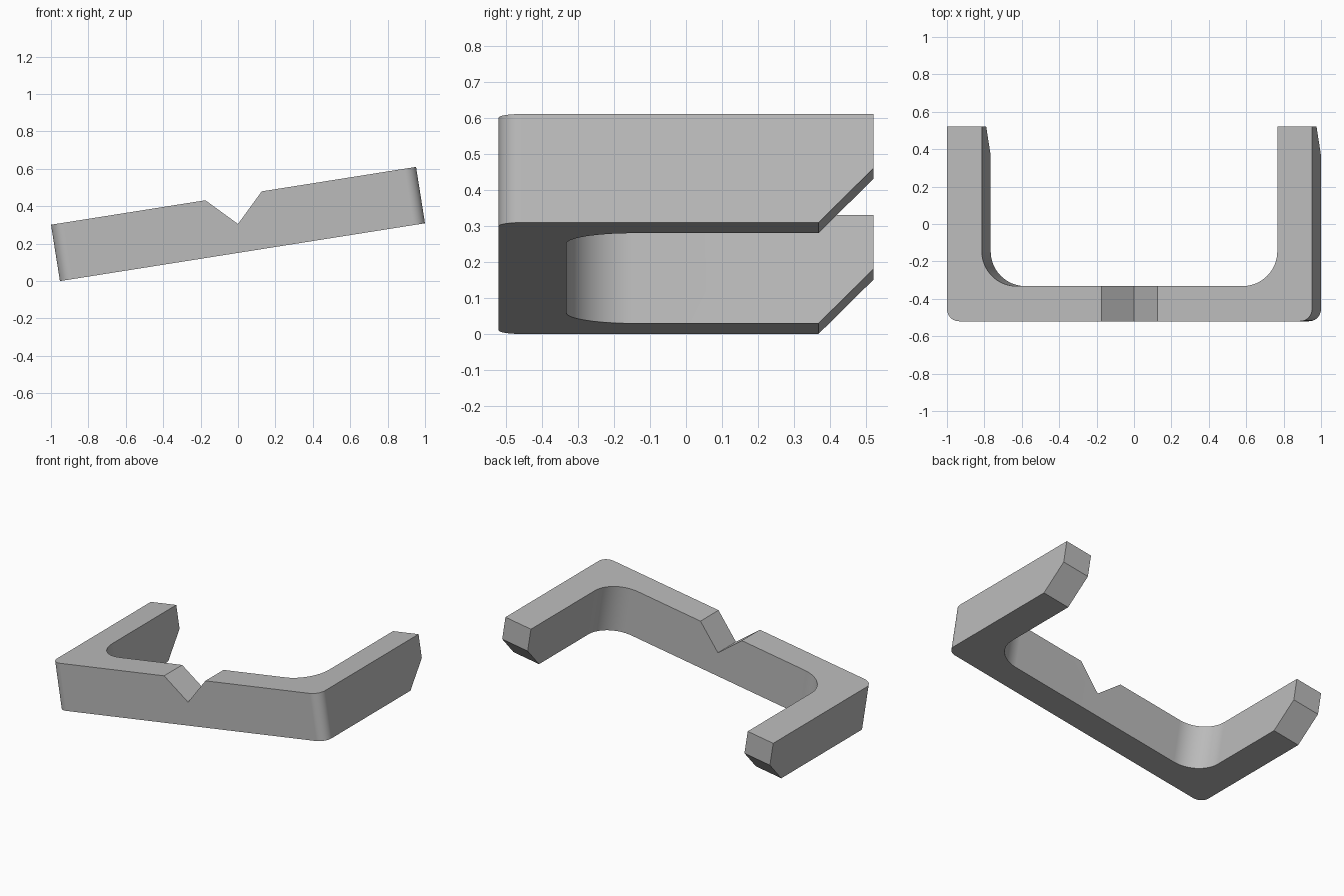
import bpy
import bmesh
from math import radians, cos, sin
from mathutils import Matrix, Vector

default = bpy.data.objects.get("Cube")
if default:
    bpy.data.objects.remove(default, do_unlink=True)

HALF = 0.988      # half width across the arms
DEPTH = 0.52      # half depth
H = 0.1525        # half height
T = 0.188         # wall thickness
R_OUT, R_IN = 0.065, 0.187
TILT = Matrix.Translation((0, 0, 0.305)) @ Matrix.Rotation(radians(-9), 4, "Y")

grey = bpy.data.materials.new("plain grey")
grey.use_nodes = True
colour = (0.5, 0.5, 0.5, 1)
grey.diffuse_color = colour
grey.node_tree.nodes["Principled BSDF"].inputs["Base Color"].default_value = colour


def prism(name, points, direction):
    """Extrude a closed 3D outline along a direction."""
    bm = bmesh.new()
    face = bm.faces.new([bm.verts.new(p) for p in points])
    ext = bmesh.ops.extrude_face_region(bm, geom=[face])
    moved = [v for v in ext["geom"] if isinstance(v, bmesh.types.BMVert)]
    bmesh.ops.translate(bm, verts=moved, vec=Vector(direction))
    bmesh.ops.recalc_face_normals(bm, faces=bm.faces)
    mesh = bpy.data.meshes.new(name)
    bm.to_mesh(mesh)
    bm.free()
    mesh.materials.append(grey)
    obj = bpy.data.objects.new(name, mesh)
    bpy.context.collection.objects.link(obj)
    return obj


def arc(cx, cy, r, start, end, steps=16):
    angles = [radians(start + (end - start) * i / steps) for i in range(steps + 1)]
    return [(cx + r * cos(a), cy + r * sin(a)) for a in angles]


# U-shaped outline: right half from the front centre round to the inner wall, then mirrored
inner_x, inner_y = HALF - T, -DEPTH + T
half = arc(HALF - R_OUT, -DEPTH + R_OUT, R_OUT, -90, 0)
half += [(HALF, DEPTH), (inner_x, DEPTH)]
half += arc(inner_x - R_IN, inner_y + R_IN, R_IN, 0, -90)
outline = half + [(-x, y) for x, y in reversed(half)]
bracket = prism("bracket", [(x, y, -H) for x, y in outline], (0, 0, 2 * H))

# V notch in the crossbar and chamfers under the arm tips
E = 0.1
notch = prism("notch_cutter",
              [(0, -DEPTH - E, 0), (H + E, -DEPTH - E, H + E), (-H - E, -DEPTH - E, H + E)],
              (0, T + 2 * E, 0))
chamfer = prism("chamfer_cutter",
                [(-HALF - E, DEPTH + E, E), (-HALF - E, DEPTH + E, -H - E),
                 (-HALF - E, DEPTH - H - E, -H - E)],
                (2 * (HALF + E), 0, 0))

bpy.context.view_layer.objects.active = bracket
for cutter in (notch, chamfer):
    cut = bracket.modifiers.new("cut", "BOOLEAN")
    cut.operation = "DIFFERENCE"
    cut.solver = "EXACT"
    cut.object = cutter
    bpy.ops.object.modifier_apply(modifier=cut.name)
    bpy.data.objects.remove(cutter, do_unlink=True)

# Tilt the finished bracket and smooth only the rounded corners
bracket.data.transform(TILT)
bpy.ops.object.select_all(action="DESELECT")
bracket.select_set(True)
bpy.ops.object.shade_smooth_by_angle(angle=radians(20))
normals = bracket.modifiers.new("flat walls", "WEIGHTED_NORMAL")
normals.keep_sharp = True
